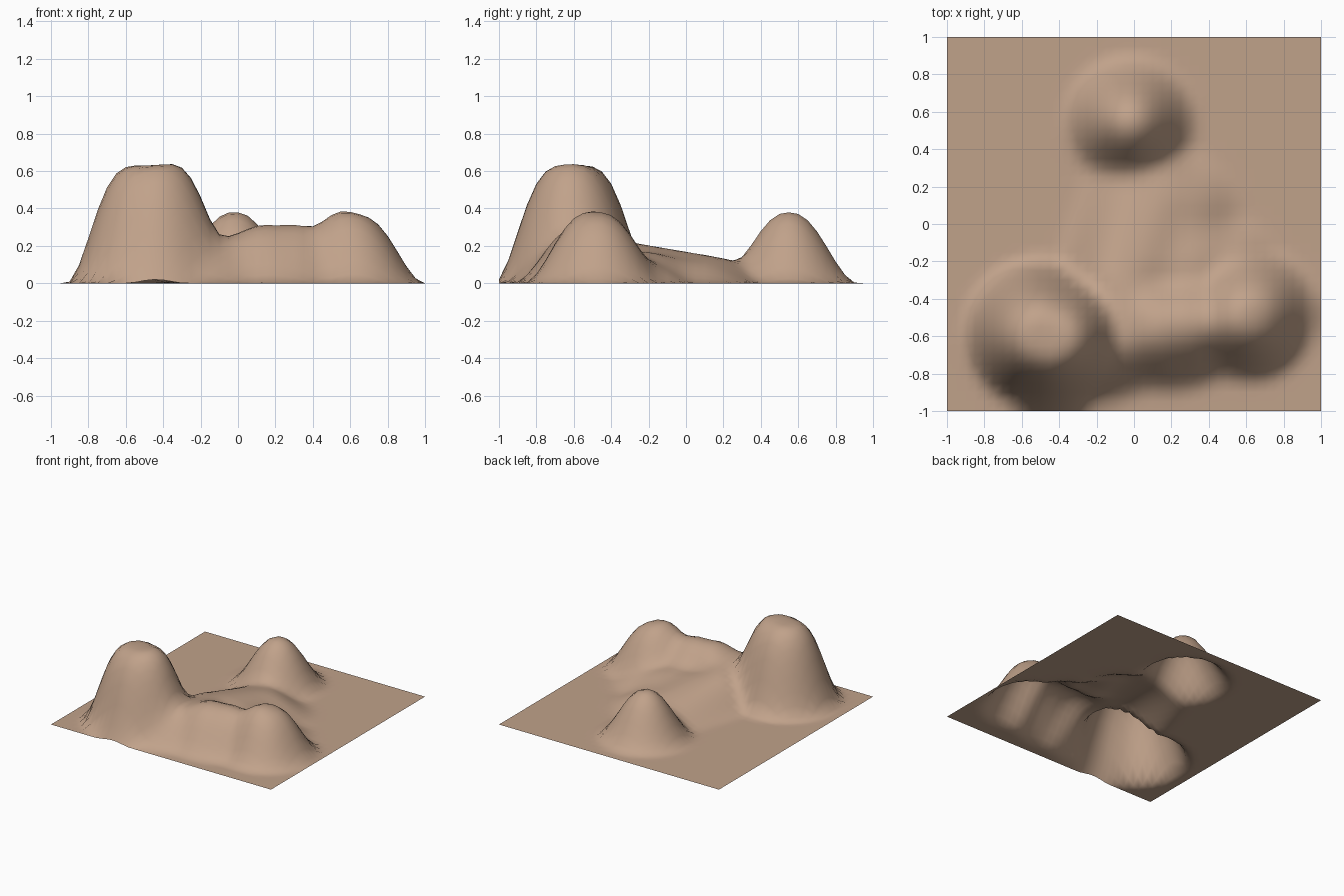
import bpy
import bmesh
from mathutils import Vector

if "Cube" in bpy.data.objects:
    bpy.data.objects.remove(bpy.data.objects["Cube"])

# Each hill: crest start, crest end, height at each end, reach, fullness
HILLS = [
    ((-0.50, -0.59), (-0.44, -0.61), 0.63, 0.63, 0.42, 2.20),  # tall hill
    ((-0.02, 0.55), (-0.02, 0.55), 0.38, 0.38, 0.37, 1.30),    # back hill
    ((0.62, -0.50), (0.63, -0.47), 0.36, 0.36, 0.37, 1.50),    # right hill
    ((-0.20, -0.62), (0.06, -0.54), 0.26, 0.22, 0.37, 1.50),   # saddle
    ((0.18, -0.56), (0.24, -0.55), 0.26, 0.26, 0.37, 1.50),    # ridge bulge
    ((0.38, -0.51), (0.46, -0.50), 0.23, 0.23, 0.36, 1.40),    # ridge right
    ((-0.08, -0.30), (0.06, 0.18), 0.22, 0.125, 0.37, 1.30),   # back slope
    ((0.20, -0.22), (0.23, 0.06), 0.16, 0.12, 0.37, 1.30),     # plateau
    ((0.40, -0.22), (0.48, -0.26), 0.13, 0.13, 0.34, 1.20),    # right shoulder
]
BLEND = 2.6


def hill_height(p, hill):
    a, b, h0, h1, reach, fullness = hill
    a, b = Vector(a), Vector(b)
    ab = b - a
    t = 0.0
    if ab.length > 0:
        t = max(0.0, min(1.0, (p - a).dot(ab) / ab.length_squared))
    d = (p - (a + ab * t)).length
    k = max(0.0, 1.0 - d / reach)
    s = k * k * (3.0 - 2.0 * k)
    return (h0 + (h1 - h0) * t) * (1.0 - (1.0 - s) ** fullness)


# Terrain sheet: a square grid lifted by the softly blended hills
bm = bmesh.new()
bmesh.ops.create_grid(bm, x_segments=40, y_segments=40, size=1.0)
for v in bm.verts:
    p = v.co.xy
    v.co.z = sum(hill_height(p, h) ** BLEND for h in HILLS) ** (1.0 / BLEND)
for f in bm.faces:
    f.smooth = True
mesh = bpy.data.meshes.new("terrain")
bm.to_mesh(mesh)
bm.free()
terrain = bpy.data.objects.new("terrain", mesh)
bpy.context.collection.objects.link(terrain)

# Earth colour
earth = bpy.data.materials.new("earth")
earth.diffuse_color = (0.53, 0.36, 0.255, 1.0)
earth.use_nodes = True
earth.node_tree.nodes["Principled BSDF"].inputs["Base Color"].default_value = earth.diffuse_color
mesh.materials.append(earth)
